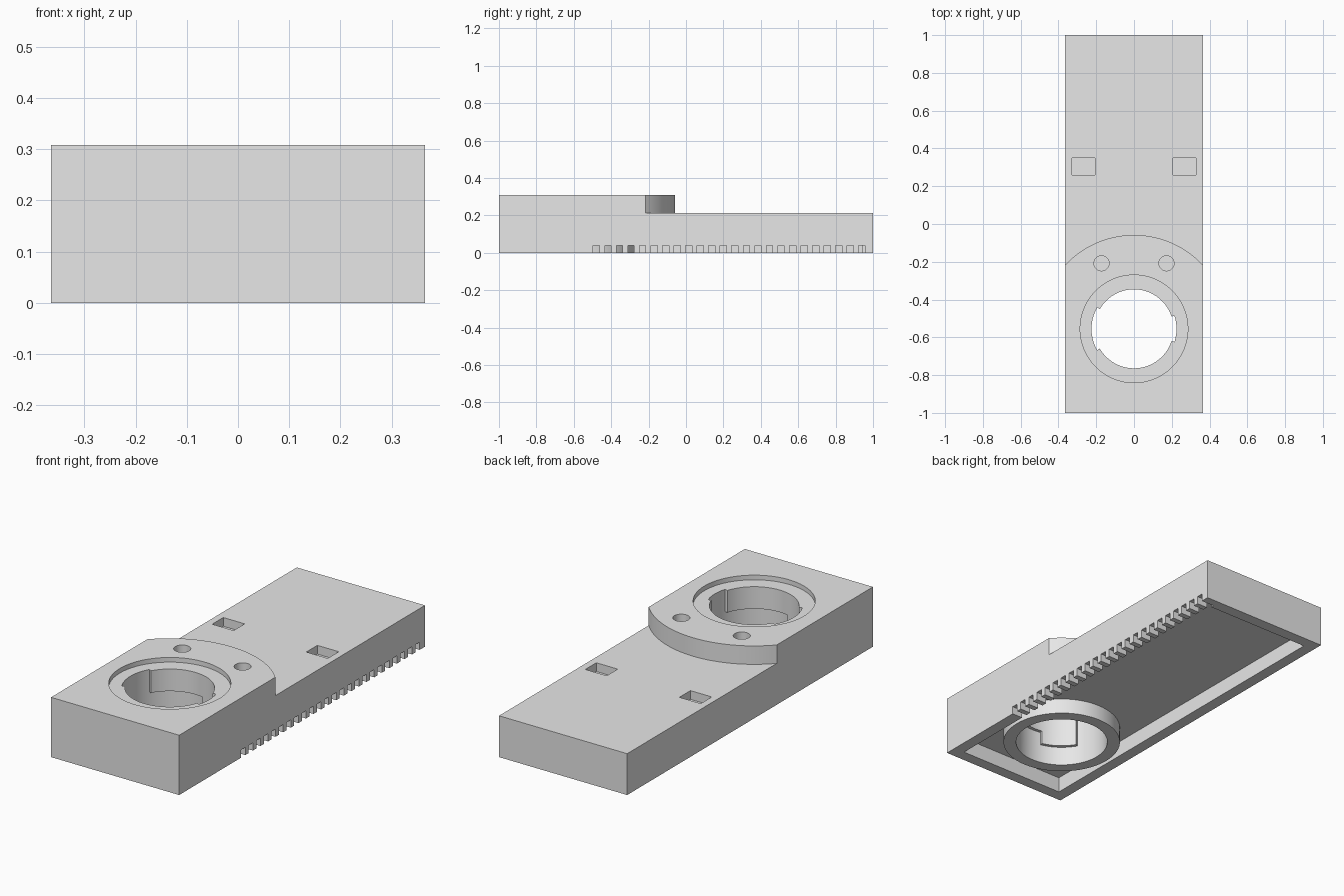
import bpy, bmesh
from math import sin, cos, radians

cube = bpy.data.objects.get("Cube")
if cube:
    bpy.data.objects.remove(cube, do_unlink=True)

HALF_W, TOP, DECK = 0.365, 0.308, 0.213
BORE_Y = -0.555

grey = bpy.data.materials.new("plain_grey")
grey.use_nodes = True
grey.diffuse_color = (0.8, 0.8, 0.8, 1)
grey.node_tree.nodes["Principled BSDF"].inputs["Base Color"].default_value = (0.8, 0.8, 0.8, 1)


def prisms(name, outlines, z0, z1):
    """One object made of upright prisms, one for each outline."""
    bm = bmesh.new()
    for points in outlines:
        face = bm.faces.new([bm.verts.new((x, y, z0)) for x, y in points])
        top = bmesh.ops.extrude_face_region(bm, geom=[face])
        verts = [v for v in top["geom"] if isinstance(v, bmesh.types.BMVert)]
        bmesh.ops.translate(bm, verts=verts, vec=(0, 0, z1 - z0))
    bmesh.ops.recalc_face_normals(bm, faces=bm.faces)
    mesh = bpy.data.meshes.new(name)
    bm.to_mesh(mesh)
    bm.free()
    mesh.materials.append(grey)
    obj = bpy.data.objects.new(name, mesh)
    bpy.context.collection.objects.link(obj)
    return obj


def rect(x0, x1, y0, y1):
    return [(x0, y0), (x1, y0), (x1, y1), (x0, y1)]


def arc(r, a0, a1, x=0, y=BORE_Y, step=3):
    return [(x + r * cos(radians(a)), y + r * sin(radians(a)))
            for a in range(a0, a1 + 1, step)]


def circle(r, x=0, y=BORE_Y, step=3):
    return arc(r, 0, 360 - step, x, y, step)


def combine(target, tool, operation="DIFFERENCE"):
    mod = target.modifiers.new("shape", "BOOLEAN")
    mod.operation, mod.solver, mod.object = operation, "EXACT", tool
    bpy.context.view_layer.objects.active = target
    bpy.ops.object.modifier_apply(modifier=mod.name)
    bpy.data.objects.remove(tool, do_unlink=True)


# Block with a lower deck behind a round-ended raised head
body = prisms("mount_body", [rect(-HALF_W, HALF_W, -1, 1)], 0, TOP)
deck_cut = arc(0.497, 30, 150) + [(-0.5, 1.1), (0.5, 1.1)]
combine(body, prisms("deck_cut", [deck_cut], DECK, 0.5))

# Shallow hollow underneath with a round boss around the bore
combine(body, prisms("hollow", [rect(-0.305, 0.305, -0.94, 0.94)], -0.1, 0.08))
combine(body, prisms("boss", [circle(0.287)], 0, 0.1), "UNION")

# Bore: seat, keyed throat, twist-lock groove with two stops, lower bore
SMALL, BIG = 0.209, 0.225
throat = (arc(BIG, -18, 18) + arc(SMALL, 18, 150)
          + arc(BIG, 150, 210) + arc(SMALL, 210, 342))
groove = (arc(SMALL, 18, 78) + arc(BIG, 78, 210)
          + arc(SMALL, 210, 258) + arc(BIG, 258, 378))
combine(body, prisms("seat", [circle(0.285)], 0.284, 0.5))
combine(body, prisms("throat", [throat], -0.1, 0.5))
combine(body, prisms("groove", [groove], -0.1, 0.17))
combine(body, prisms("lower_bore", [circle(BIG)], -0.1, 0.1))

# Paired blind holes in the head and square pockets in the deck
holes = [circle(0.04, s * 0.172, -0.208, 10) for s in (-1, 1)]
combine(body, prisms("pin_holes", holes, 0.2, 0.5))
pockets = [rect(s * 0.268 - 0.061, s * 0.268 + 0.061, 0.26, 0.35) for s in (-1, 1)]
combine(body, prisms("pockets", pockets, DECK - 0.045, 0.5))

# Row of slots along the lower edge of the left wall
slots = [rect(0.29, 0.4, y, y + 0.034) for y in (-0.496 + 0.0617 * i for i in range(24))]
combine(body, prisms("slots", slots, -0.1, 0.04))

bpy.ops.object.select_all(action="DESELECT")
body.select_set(True)
bpy.context.view_layer.objects.active = body
bpy.ops.object.shade_smooth_by_angle(angle=radians(30))
